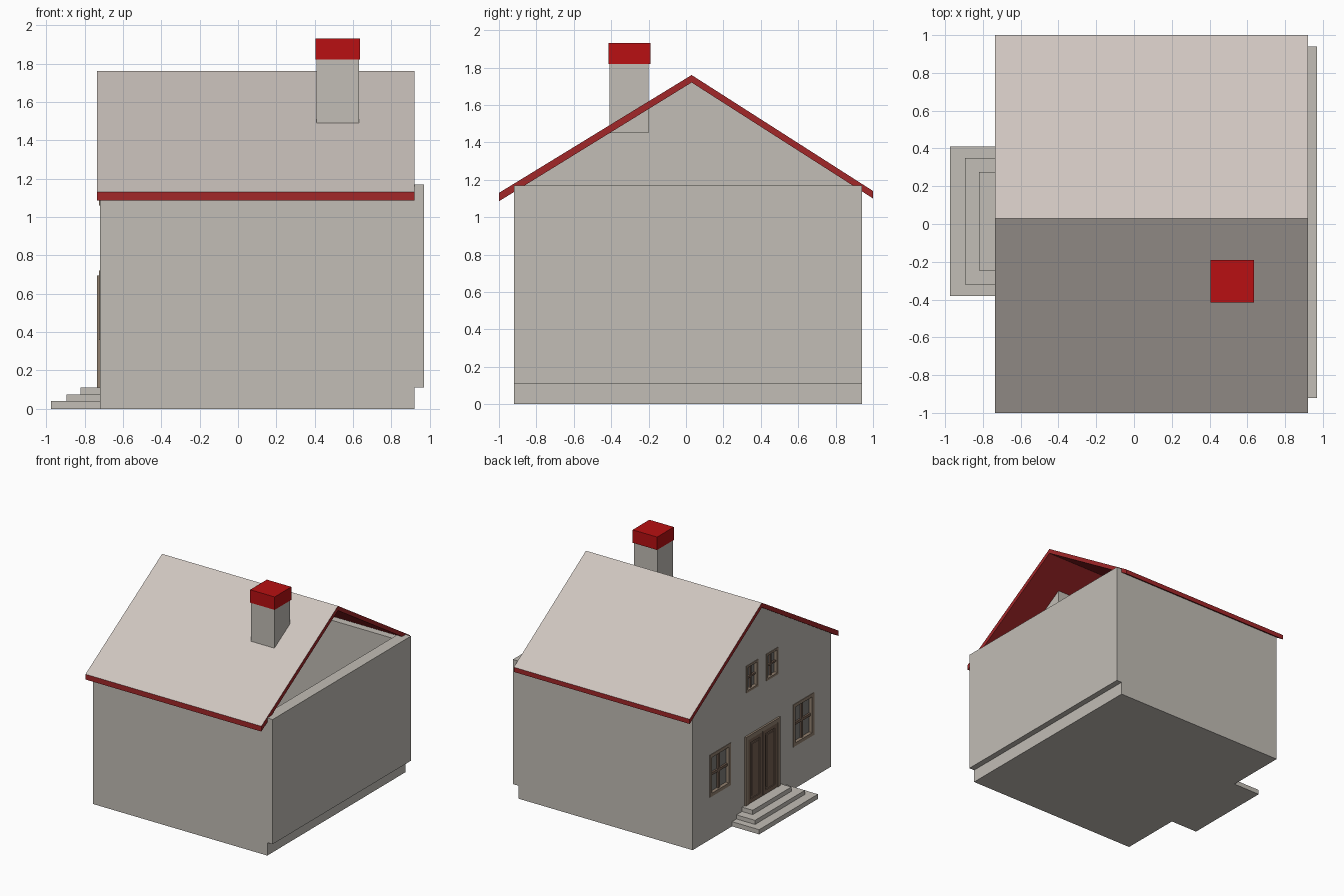
import bpy, bmesh

old = bpy.data.objects.get("Cube")
if old:
    bpy.data.objects.remove(old, do_unlink=True)


def material(name, rgb):
    m = bpy.data.materials.new(name)
    m.use_nodes = True
    m.diffuse_color = (*rgb, 1)
    m.node_tree.nodes["Principled BSDF"].inputs["Base Color"].default_value = (*rgb, 1)
    return m


WALL = material("warm_grey_stone", (0.54, 0.51, 0.465))
ROOF = material("pale_roof", (0.62, 0.56, 0.52))
TRIM = material("dark_red_trim", (0.36, 0.02, 0.022))
CAP = material("bright_red", (0.48, 0.005, 0.006))
DOOR = material("dark_wood", (0.18, 0.12, 0.085))
FRAME = material("brown_frame", (0.29, 0.22, 0.16))
GLASS = material("grey_glass", (0.22, 0.21, 0.2))


def finish(bm, name, *mats):
    bmesh.ops.recalc_face_normals(bm, faces=bm.faces)
    mesh = bpy.data.meshes.new(name)
    bm.to_mesh(mesh)
    bm.free()
    ob = bpy.data.objects.new(name, mesh)
    bpy.context.collection.objects.link(ob)
    for m in mats:
        mesh.materials.append(m)
    return ob


def box(name, x, y, z, mat):
    """Box from (low, high) ranges on each axis."""
    bm = bmesh.new()
    bmesh.ops.create_cube(bm, size=1)
    for v in bm.verts:
        v.co = [r[0] if c < 0 else r[1] for c, r in zip(v.co, (x, y, z))]
    return finish(bm, name, mat)


def extrude_x(name, profile, x, *mats):
    """Extrude a (y, z) profile along x."""
    bm = bmesh.new()
    face = bm.faces.new([bm.verts.new((x[0], y, z)) for y, z in profile])
    new = bmesh.ops.extrude_face_region(bm, geom=[face])["geom"]
    bmesh.ops.translate(bm, vec=(x[1] - x[0], 0, 0),
                        verts=[g for g in new if isinstance(g, bmesh.types.BMVert)])
    return finish(bm, name, *mats)


FACE = -0.72          # outer plane of the entrance gable
FRONT, BACK = -0.92, 0.94
T = 0.08              # wall thickness

# Hollow shell
box("floor_slab", (FACE + 0.01, 0.92), (FRONT, BACK), (0, 0.115), WALL)
box("front_wall", (FACE + 0.01, 0.92), (FRONT, FRONT + T), (0.11, 1.15), WALL)
box("back_wall", (FACE + 0.01, 0.92), (BACK - T, BACK), (0.11, 1.15), WALL)
box("side_wall", (0.87, 0.97), (FRONT, BACK), (0.11, 1.17), WALL)
gable = extrude_x("gable_wall", [(FRONT, 0), (BACK, 0), (BACK, 1.15), (0.03, 1.74), (FRONT, 1.15)],
                  (FACE, FACE + T), WALL)

# Roof: pale on top, red edges and underside
roof = extrude_x("roof", [(-1, 1.085), (0.03, 1.72), (1, 1.1), (1, 1.14), (0.03, 1.76), (-1, 1.13)],
                 (-0.735, 0.92), ROOF, TRIM)
for p in roof.data.polygons:
    p.material_index = 0 if p.normal.z > 0.5 else 1

# Chimney
box("chimney", (0.41, 0.63), (-0.41, -0.2), (1.45, 1.83), WALL)
box("chimney_cap", (0.405, 0.635), (-0.415, -0.19), (1.82, 1.93), CAP)

# Steps
for i, (x, y0, y1, z) in enumerate([(-0.975, -0.38, 0.41, 0.04), (-0.895, -0.32, 0.35, 0.075),
                                    (-0.82, -0.245, 0.275, 0.112)]):
    box(f"step_{i + 1}", (x, FACE + 0.01), (y0, y1), (0, z), WALL)


def surround(name, x, y, z, w, mat, sill=True):
    """Rectangular frame of bars of width w."""
    box(name + "_side_a", x, (y[0], y[0] + w), z, mat)
    box(name + "_side_b", x, (y[1] - w, y[1]), z, mat)
    box(name + "_head", x, (y[0] + w, y[1] - w), (z[1] - w, z[1]), mat)
    if sill:
        box(name + "_sill", x, (y[0] + w, y[1] - w), (z[0], z[0] + w), mat)


def window(name, y, z, w):
    # recess cut into the gable
    cutter = box(name + "_cutter", (FACE - 0.05, FACE + 0.035), y, z, WALL)
    cutter.hide_render = True
    mod = gable.modifiers.new(name, "BOOLEAN")
    mod.operation, mod.solver, mod.object = "DIFFERENCE", "EXACT", cutter
    bpy.context.view_layer.objects.active = gable
    bpy.ops.object.modifier_apply(modifier=mod.name)
    bpy.data.objects.remove(cutter, do_unlink=True)
    # glass, frame and glazing bars
    box(name + "_glass", (FACE + 0.025, FACE + 0.034), y, z, GLASS)
    surround(name + "_frame", (FACE - 0.004, FACE + 0.03), y, z, w, FRAME)
    cy, cz, h = sum(y) / 2, sum(z) / 2, w * 0.4
    bar = (FACE + 0.01, FACE + 0.03)
    box(name + "_upright", bar, (cy - h, cy + h), (z[0] + w, z[1] - w), DOOR)
    box(name + "_crossbar", bar, (y[0] + w, y[1] - w), (cz - h, cz + h), DOOR)


window("lower_window_back", (0.43, 0.71), (0.36, 0.72), 0.028)
window("lower_window_front", (-0.69, -0.41), (0.36, 0.72), 0.028)
window("attic_window_back", (0.06, 0.22), (1.06, 1.29), 0.018)
window("attic_window_front", (-0.21, -0.05), (1.06, 1.29), 0.018)

# Double door with a tall panel in each leaf
surround("door_frame", (-0.736, FACE + 0.01), (-0.22, 0.245), (0.11, 0.695), 0.035, FRAME, sill=False)
for side, y0 in (("front", -0.185), ("back", 0.015)):
    box(f"door_leaf_{side}", (FACE - 0.003, FACE + 0.01), (y0, y0 + 0.195), (0.11, 0.66), DOOR)
    surround(f"door_rail_{side}", (FACE - 0.011, FACE), (y0, y0 + 0.195), (0.11, 0.66), 0.035, DOOR)
    box(f"door_panel_{side}", (FACE - 0.009, FACE), (y0 + 0.055, y0 + 0.14), (0.165, 0.605), DOOR)
